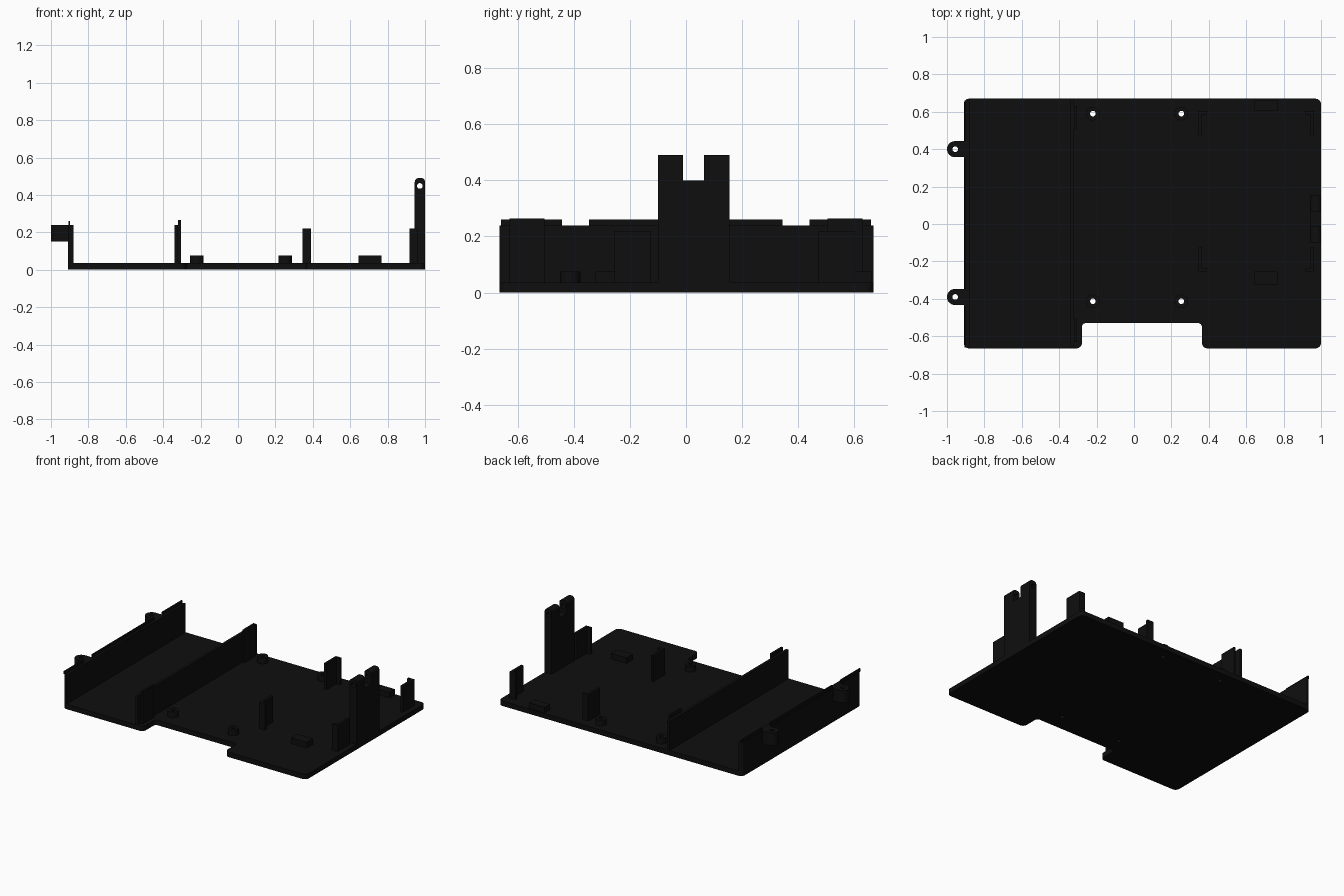
import bpy, bmesh, math
from mathutils import Vector, Matrix

if "Cube" in bpy.data.objects:
    bpy.data.objects.remove(bpy.data.objects["Cube"])

black = bpy.data.materials.new("matte black")
black.diffuse_color = (0.0045, 0.0045, 0.0045, 1)
black.use_nodes = True
black.node_tree.nodes["Principled BSDF"].inputs["Base Color"].default_value = black.diffuse_color


def circle(cx, cy, r, n=24):
    return [(cx + r * math.cos(2 * math.pi * i / n), cy + r * math.sin(2 * math.pi * i / n)) for i in range(n)]


def rounded(corners, steps=6):
    """Right-angled outline of (x, y, radius) corners with arcs at the corners."""
    out = []
    for i, (x, y, r) in enumerate(corners):
        p = Vector((x, y))
        if r == 0:
            out.append((x, y))
            continue
        d1 = (Vector(corners[i - 1][:2]) - p).normalized()
        d2 = (Vector(corners[(i + 1) % len(corners)][:2]) - p).normalized()
        c = p + r * (d1 + d2)
        for k in range(steps + 1):
            t = math.pi / 2 * k / steps
            out.append(tuple(c - r * (d2 * math.cos(t) + d1 * math.sin(t))))
    return out


def rect(x0, x1, y0, y1, r00=0, r10=0, r11=0, r01=0):
    return rounded([(x0, y0, r00), (x1, y0, r10), (x1, y1, r11), (x0, y1, r01)])


def prism(name, outline, lo, hi, holes=(), along_y=False):
    """Extrude a flat outline with holes from lo to hi, along z or along y."""
    cu = bpy.data.curves.new(name + "_profile", 'CURVE')
    cu.dimensions = '2D'
    cu.fill_mode = 'BOTH'
    cu.extrude = (hi - lo) / 2
    for loop in [outline, *holes]:
        sp = cu.splines.new('POLY')
        sp.points.add(len(loop) - 1)
        for pt, (x, y) in zip(sp.points, loop):
            pt.co = (x, y, 0, 1)
        sp.use_cyclic_u = True
    tmp = bpy.data.objects.new(name + "_profile", cu)
    bpy.context.collection.objects.link(tmp)
    bpy.context.view_layer.update()
    me = bpy.data.meshes.new_from_object(tmp.evaluated_get(bpy.context.evaluated_depsgraph_get()))
    bpy.data.objects.remove(tmp)
    bpy.data.curves.remove(cu)
    bm = bmesh.new()
    bm.from_mesh(me)
    bm.transform(Matrix.Translation((0, 0, (lo + hi) / 2)))
    if along_y:  # profile y becomes z, depth becomes y
        bm.transform(Matrix(((1, 0, 0, 0), (0, 0, 1, 0), (0, 1, 0, 0), (0, 0, 0, 1))))
    bmesh.ops.remove_doubles(bm, verts=bm.verts, dist=1e-5)
    bmesh.ops.recalc_face_normals(bm, faces=bm.faces)
    bm.to_mesh(me)
    bm.free()
    me.materials.clear()
    me.materials.append(black)
    ob = bpy.data.objects.new(name, me)
    bpy.context.collection.objects.link(ob)
    bpy.ops.object.select_all(action='DESELECT')
    ob.select_set(True)
    bpy.context.view_layer.objects.active = ob
    bpy.ops.object.shade_smooth_by_angle(angle=math.radians(35))
    return ob


L, R, F, B = -0.91, 1.0, -0.665, 0.67   # plate limits
T = 0.035                               # plate thickness
C = 0.03                                # corner radius

# Base plate with front notch and screw holes
screws = [(x, y) for x in (-0.22, 0.253) for y in (-0.413, 0.59)]
prism("base_plate", rounded([
    (L, F, C), (-0.278, F, C), (-0.278, -0.53, 0.02), (0.363, -0.53, 0.02),
    (0.363, F, C), (R, F, C), (R, B, C), (L, B, C)]),
    0, T, [circle(x, y, 0.015) for x, y in screws])

# Standoff rings
for x, y in screws:
    prism("standoff", circle(x, y, 0.036, 32), T, 0.075, [circle(x, y, 0.015)])

# Left wall and its interrupted thin lip
prism("left_wall", rect(L, -0.88, F, B, r00=0.028, r01=0.028), T, 0.24)
for y0, y1 in ((-0.66, -0.443), (-0.347, 0.345), (0.44, 0.66)):
    prism("left_wall_lip", rect(-0.907, -0.897, y0, y1), 0.24, 0.26)

# Mounting ears on the left wall
for cy in (-0.39, 0.4):
    r = 0.043
    arc = [(-0.957 + r * math.cos(a), cy + r * math.sin(a))
           for a in (math.pi / 2 + math.pi * i / 16 for i in range(17))]
    prism("mounting_ear", arc + [(-0.908, cy - r), (-0.908, cy + r)],
          0.15, 0.24, [circle(-0.956, cy, 0.015)])

# Middle wall with taller tabs at both ends
prism("middle_wall", rect(-0.34, -0.32, F, B), T, 0.24)
for y0, y1 in ((-0.63, -0.505), (0.505, 0.63)):
    prism("middle_wall_tab", rect(-0.32, -0.305, y0, y1), T, 0.265)

# L-shaped corner posts facing inward
w = 0.018
for x, sx in ((0.345, 1), (0.962, -1)):
    for y, sy in ((-0.255, 1), (0.603, -1)):
        leg = [(0, 0), (0.046, 0), (0.046, w), (w, w), (w, 0.13), (0, 0.13)]
        prism("corner_post", [(x + sx * a, y + sy * b) for a, b in leg], T, 0.22)

# Small stop blocks
for y0, y1 in ((-0.325, -0.255), (0.603, 0.663)):
    prism("stop_block", rect(0.645, 0.767, y0, y1), T, 0.075)

# Forked hinge post on the right edge
prism("hinge_post", rect(0.945, R, -0.1, 0.155), T, 0.4, along_y=False)
for y0, y1 in ((-0.1, -0.01), (0.065, 0.155)):
    prism("hinge_prong", rect(0.945, R, 0.4, 0.49, r11=0.02, r01=0.02), y0, y1,
          [circle(0.972, 0.448, 0.015)], along_y=True)
